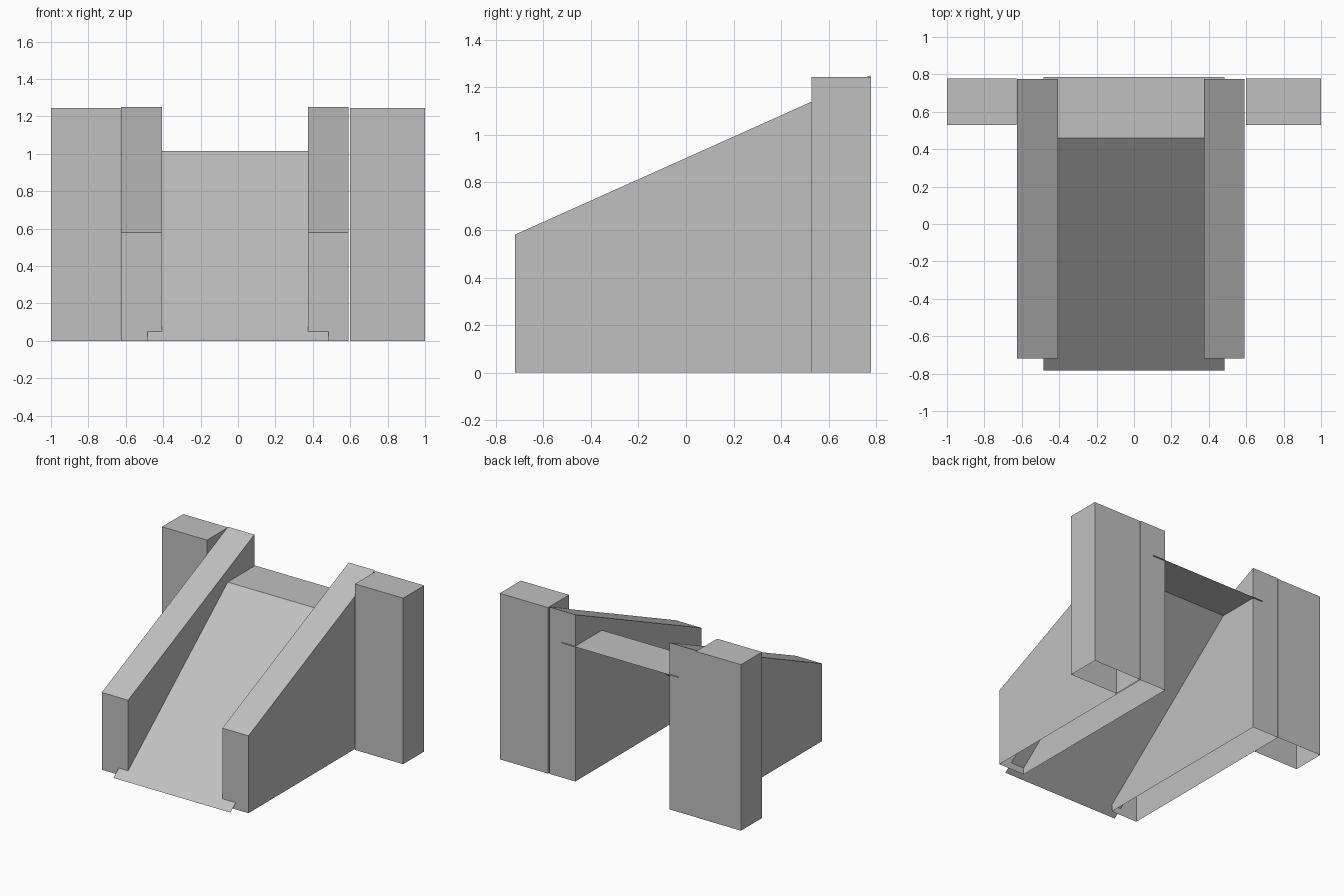
import bpy
import bmesh

cube = bpy.data.objects.get("Cube")
if cube:
    bpy.data.objects.remove(cube, do_unlink=True)

# One plain grey for everything
grey = bpy.data.materials.new("concrete_grey")
grey.use_nodes = True
colour = (0.53, 0.53, 0.53, 1)
grey.diffuse_color = colour
grey.node_tree.nodes["Principled BSDF"].inputs["Base Color"].default_value = colour


def finish(name, bm):
    mesh = bpy.data.meshes.new(name)
    bm.to_mesh(mesh)
    bm.free()
    mesh.materials.append(grey)
    obj = bpy.data.objects.new(name, mesh)
    bpy.context.collection.objects.link(obj)
    return obj


def hollow_block(name, x0, x1, profile):
    """Side profile in (y, z) extruded along x, left open underneath."""
    bm = bmesh.new()
    face = bm.faces.new([bm.verts.new((x0, y, z)) for y, z in profile])
    grown = bmesh.ops.extrude_face_region(bm, geom=[face], use_keep_orig=True)
    verts = [v for v in grown["geom"] if isinstance(v, bmesh.types.BMVert)]
    bmesh.ops.translate(bm, verts=verts, vec=(x1 - x0, 0, 0))
    bmesh.ops.recalc_face_normals(bm, faces=bm.faces)
    base = [f for f in bm.faces if all(v.co.z < 0.001 for v in f.verts)]
    bmesh.ops.delete(bm, geom=base, context='FACES')
    return finish(name, bm)


def sheet(name, half_width, path):
    """Thin folded sheet following a (y, z) path."""
    bm = bmesh.new()
    rows = [[bm.verts.new((x, y, z)) for x in (-half_width, half_width)]
            for y, z in path]
    for a, b in zip(rows, rows[1:]):
        bm.faces.new((a[0], a[1], b[1], b[0]))
    return finish(name, bm)


# Sloping side walls
wall = [(-0.72, 0), (0.775, 0), (0.775, 1.25), (-0.72, 0.58)]
hollow_block("left_wall", 0.375, 0.591, wall)
hollow_block("right_wall", -0.625, -0.407, wall)

# Upright pillars beside the back of the walls
pillar = [(0.528, 0), (0.777, 0), (0.777, 1.244), (0.528, 1.244)]
hollow_block("left_pillar", 0.6, 1.0, pillar)
hollow_block("right_pillar", -1.0, -0.627, pillar)

# Ramp rising to a flat landing
sheet("ramp", 0.485, [(-0.782, 0), (0.46, 1.014), (0.785, 1.014)])
